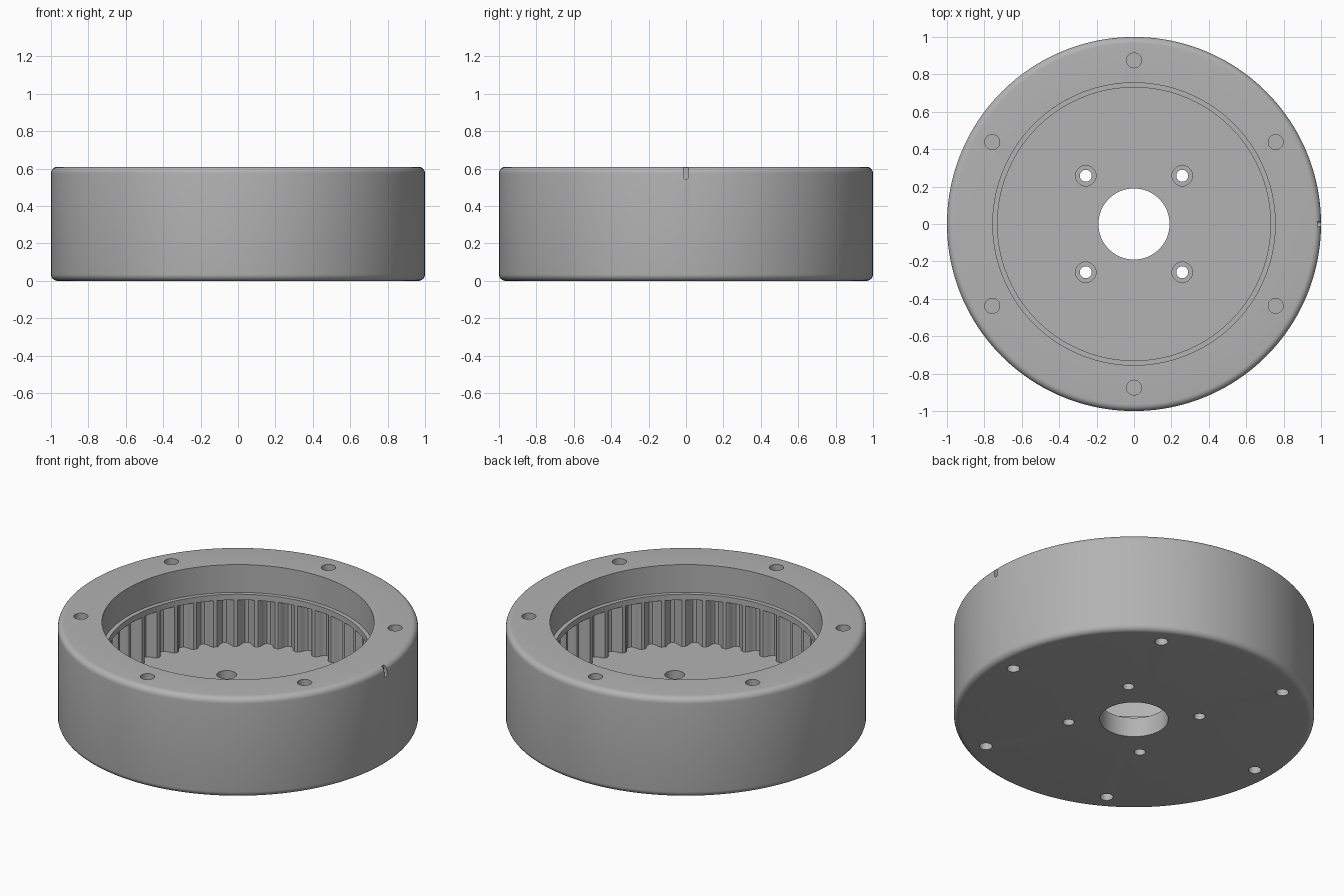
import bpy, bmesh
from math import sin, cos, pi, radians

cube = bpy.data.objects.get("Cube")
if cube:
    bpy.data.objects.remove(cube)

HEIGHT, FILLET = 0.61, 0.035
FLOOR, LIP, LEDGE = 0.12, 0.405, 0.44
TEETH, STEPS = 40, 12

steel = bpy.data.materials.new("grey steel")
steel.use_nodes = True
GREY = (0.45, 0.45, 0.45, 1)
steel.diffuse_color = GREY
steel.node_tree.nodes["Principled BSDF"].inputs["Base Color"].default_value = GREY


def ring(bm, count, radius, z, centre=(0, 0)):
    """Circle of vertices; radius may be a function of the angle."""
    verts = []
    for i in range(count):
        a = 2 * pi * i / count
        r = radius(a) if callable(radius) else radius
        verts.append(bm.verts.new((centre[0] + r * cos(a), centre[1] + r * sin(a), z)))
    return verts


def revolve(bm, profile, count, centre=(0, 0), closed=True):
    """Sweep (radius, z) points round z; an open profile gets end caps."""
    rings = [ring(bm, count, r, z, centre) for r, z in profile]
    pairs = list(zip(rings, rings[1:]))
    if closed:
        pairs.append((rings[-1], rings[0]))
    else:
        bm.faces.new(rings[0])
        bm.faces.new(rings[-1])
    for low, high in pairs:
        for i in range(count):
            j = (i + 1) % count
            bm.faces.new((low[i], low[j], high[j], high[i]))


def finish(bm, name):
    bmesh.ops.recalc_face_normals(bm, faces=bm.faces)
    mesh = bpy.data.meshes.new(name)
    bm.to_mesh(mesh)
    bm.free()
    mesh.materials.append(steel)
    obj = bpy.data.objects.new(name, mesh)
    bpy.context.collection.objects.link(obj)
    return obj


def smooth(obj):
    bpy.ops.object.select_all(action="DESELECT")
    obj.select_set(True)
    bpy.context.view_layer.objects.active = obj
    bpy.ops.object.shade_smooth_by_angle(angle=radians(30))


# Housing: filleted drum with stepped bore, undercut for the teeth, and floor
arc = [radians(15 * k) for k in range(7)]
edge = 1 - FILLET
bottom = [(edge + FILLET * sin(a), FILLET - FILLET * cos(a)) for a in arc]
top = [(edge + FILLET * cos(a), HEIGHT - FILLET + FILLET * sin(a)) for a in arc]
inside = [(0.755, HEIGHT), (0.755, LEDGE), (0.73, LEDGE), (0.73, LIP),
          (0.8, LIP), (0.8, FLOOR), (0.19, FLOOR), (0.19, 0)]
bm = bmesh.new()
revolve(bm, bottom + top + inside, 160)
housing = finish(bm, "gear_housing")

# Cutters: blind rim holes above and below, counterbored floor screw holes
bm = bmesh.new()
for k in range(6):
    for angle, radius, low, high in ((30, 0.04, HEIGHT - 0.16, HEIGHT + 0.1),
                                     (0, 0.036, -0.1, 0.16)):
        a = radians(angle + 60 * k)
        revolve(bm, [(radius, low), (radius, high)], 28,
                (0.875 * cos(a), 0.875 * sin(a)), False)
bore = [(0.032, -0.1), (0.032, 0.06), (0.055, 0.06), (0.055, 0.2)]
for x in (-0.258, 0.258):
    for y in (-0.258, 0.258):
        revolve(bm, bore, 28, (x, y), False)

# Cutter: round-ended index notch on the left edge
half = 0.0125
outline = [(half, HEIGHT + 0.1), (-half, HEIGHT + 0.1)]
outline += [(-half * cos(a), 0.555 - half * sin(a)) for a in [pi * i / 8 for i in range(9)]]
notch = bm.faces.new([bm.verts.new((0.98, y, z)) for y, z in outline])
moved = bmesh.ops.extrude_face_region(bm, geom=[notch], use_keep_orig=True)["geom"]
bmesh.ops.translate(bm, vec=(0.1, 0, 0),
                    verts=[v for v in moved if isinstance(v, bmesh.types.BMVert)])
cutter = finish(bm, "hole_cutter")
cutter.hide_render = True

cut = housing.modifiers.new("holes", "BOOLEAN")
cut.operation = "DIFFERENCE"
cut.solver = "EXACT"
cut.object = cutter
bpy.context.view_layer.objects.active = housing
bpy.ops.object.modifier_apply(modifier=cut.name)
bpy.data.objects.remove(cutter)
smooth(housing)


# Internal teeth: rounded lobes standing inward beneath the lip
def tooth_radius(angle):
    wave = max(-1, min(1, 1.4 * cos(TEETH * angle)))
    return 0.758 - 0.026 * wave


bm = bmesh.new()
revolve(bm, [(0.8, FLOOR), (0.8, LIP), (tooth_radius, LIP), (tooth_radius, FLOOR)],
        TEETH * STEPS)
smooth(finish(bm, "internal_teeth"))
